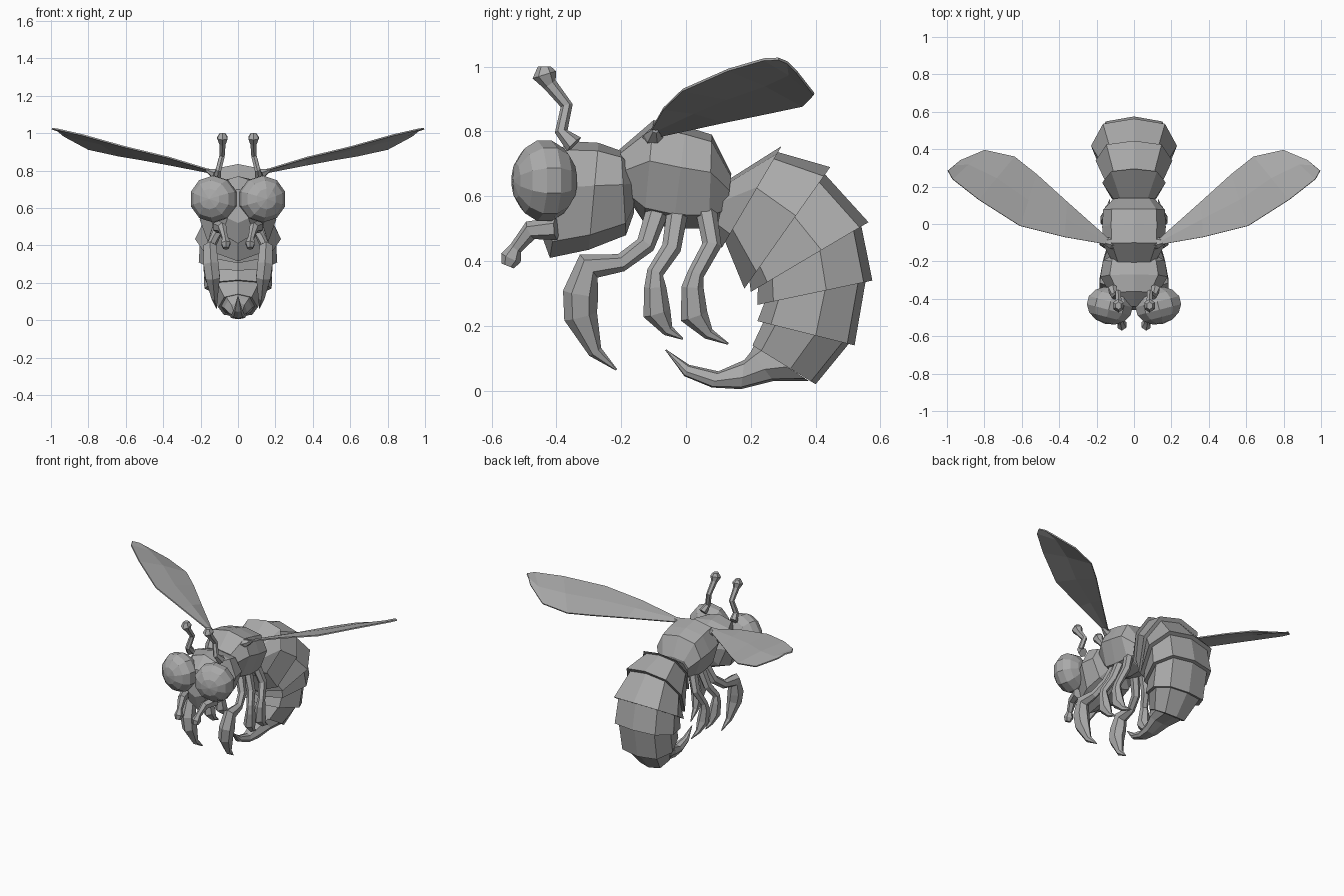
import bpy, bmesh, math
from mathutils import Vector, Matrix

if "Cube" in bpy.data.objects:
    bpy.data.objects.remove(bpy.data.objects["Cube"])

grey = bpy.data.materials.new("plain grey")
grey.use_nodes = True
GREY = (0.4, 0.4, 0.4, 1)
grey.diffuse_color = GREY
grey.node_tree.nodes["Principled BSDF"].inputs["Base Color"].default_value = GREY

# Cross-sections: (sideways, upward) fractions of the ring's half size
BODY = [(0, 1), (.72, .85), (1, .2), (.7, -.72), (0, -1),
        (-.7, -.72), (-1, .2), (-.72, .85)]
HEX = [(math.sin(i * math.pi / 3), math.cos(i * math.pi / 3)) for i in range(6)]


def finish(name, bm, mirrored=False, thickness=0):
    bmesh.ops.recalc_face_normals(bm, faces=bm.faces)
    mesh = bpy.data.meshes.new(name)
    bm.to_mesh(mesh)
    bm.free()
    mesh.materials.append(grey)
    obj = bpy.data.objects.new(name, mesh)
    bpy.context.collection.objects.link(obj)
    if thickness:
        mod = obj.modifiers.new("thickness", "SOLIDIFY")
        mod.thickness = thickness
        mod.offset = 0
    if mirrored:
        mod = obj.modifiers.new("mirror", "MIRROR")
        mod.use_mirror_merge = False
    return obj


def loft(bm, rings):
    """Skin a list of rings of points and close both ends."""
    rows = [[bm.verts.new(p) for p in ring] for ring in rings]
    n = len(rows[0])
    for r, s in zip(rows, rows[1:]):
        for i in range(n):
            j = (i + 1) % n
            bm.faces.new((r[i], r[j], s[j], s[i]))
    bm.faces.new(rows[0])
    bm.faces.new(rows[-1])


def body_ring(top_y, top_z, low_y, low_z, width, scale=1):
    """Ring spanning a top point and a bottom point in the side plane."""
    top, low = Vector((0, top_y, top_z)), Vector((0, low_y, low_z))
    mid, half = (top + low) / 2, (top - low) / 2
    return [mid + scale * (half * v + Vector((width * u, 0, 0))) for u, v in BODY]


def body(name, spans):
    bm = bmesh.new()
    loft(bm, [body_ring(*s) for s in spans])
    return finish(name, bm)


def limb(name, path):
    """Tapered six-sided limb along (x, y, z, radius) points, on both sides."""
    pts = [Vector(p[:3]) for p in path]
    rings = []
    for i, p in enumerate(pts):
        t = (pts[min(i + 1, len(pts) - 1)] - pts[max(i - 1, 0)]).normalized()
        v = t.cross(Vector((1, 0, 0))).normalized()
        u = v.cross(t)
        rings.append([p + path[i][3] * (u * a * .85 + v * b) for a, b in HEX])
    bm = bmesh.new()
    loft(bm, rings)
    return finish(name, bm, mirrored=True)


# Head and thorax
body("head", [(-.44, .70, -.46, .52, .08), (-.36, .77, -.42, .41, .12),
              (-.27, .765, -.3, .435, .18), (-.2, .74, -.185, .48, .165),
              (-.16, .70, -.16, .55, .10)])
body("thorax", [(-.205, .745, -.17, .58, .12), (-.1, .835, -.13, .52, .165),
                (0, .815, -.04, .5, .17), (.08, .79, .07, .5, .165),
                (.14, .67, .125, .54, .11)])

# Abdomen: overlapping flared bands, each starting inside the previous lip
spans = [(.13, .66, .09, .48, .11), (.295, .755, .11, .44, .17),
         (.445, .69, .18, .315, .205), (.563, .52, .2, .305, .23),
         (.575, .34, .22, .265, .21), (.52, .14, .22, .215, .18),
         (.40, .02, .205, .14, .105)]
for i, (a, b) in enumerate(zip(spans, spans[1:])):
    bm = bmesh.new()
    loft(bm, [body_ring(*a, scale=.88), body_ring(*b)])
    finish(f"abdomen_band_{i + 1}", bm)

# Curved stinger
body("stinger", [(.38, .03, .21, .14, .09), (.27, .03, .2, .12, .075),
                 (.17, .005, .18, .095, .05), (.08, .01, .1, .06, .035),
                 (-.005, .045, .01, .08, .022), (-.065, .126, -.06, .127, .003)])

# Faceted eyes
bm = bmesh.new()
bmesh.ops.create_uvsphere(
    bm, u_segments=10, v_segments=7, radius=1,
    matrix=Matrix.Translation((.13, -.437, .648)) @ Matrix.Rotation(.25, 4, "Z")
    @ Matrix.Diagonal((.13, .1, .128, 1)) @ Matrix.Rotation(math.pi / 2, 4, "X"))
finish("eyes", bm, mirrored=True)

# Antennae and feelers by the mouth
limb("antennae", [(.115, -.345, .76, .03), (.105, -.385, .80, .02),
                  (.085, -.368, .88, .019), (.083, -.42, .945, .022),
                  (.083, -.437, .975, .038), (.083, -.437, 1.0, .02)])
limb("mouth_feelers", [(.11, -.40, .50, .035), (.085, -.48, .495, .03),
                       (.07, -.525, .44, .02), (.065, -.54, .41, .033),
                       (.065, -.55, .385, .02)])

# Three pairs of legs
limb("front_legs", [(.08, -.09, .55, .035), (.12, -.125, .45, .03),
                    (.145, -.20, .395, .028), (.15, -.30, .385, .045),
                    (.145, -.325, .30, .055), (.135, -.325, .23, .052),
                    (.125, -.28, .12, .022), (.115, -.215, .065, .003)])
limb("middle_legs", [(.09, -.025, .56, .033), (.13, -.045, .44, .03),
                     (.16, -.095, .365, .026), (.16, -.095, .32, .034),
                     (.15, -.09, .24, .043), (.145, -.055, .185, .018),
                     (.14, -.01, .16, .003)])
limb("hind_legs", [(.09, .06, .57, .033), (.13, .08, .45, .03),
                   (.155, .03, .36, .026), (.155, .02, .32, .034),
                   (.145, .025, .23, .043), (.14, .07, .175, .018),
                   (.13, .13, .145, .003)])

# Wings: paired front and rear edge points, with a slightly raised middle
front = [(.14, -.11, .80), (.37, -.07, .87), (.61, -.01, .928),
         (.83, .13, .99), (.97, .24, 1.022), (.995, .285, 1.024)]
rear = [(.13, -.085, .785), (.36, .12, .83), (.52, .265, .86),
        (.64, .36, .88), (.80, .395, .915), (.93, .34, .985)]
bm = bmesh.new()
rows = []
for f, r in zip(front, rear):
    f, r = Vector(f), Vector(r)
    rows.append([bm.verts.new(p) for p in (f, (f + r) / 2 + Vector((0, 0, .008)), r)])
for a, b in zip(rows, rows[1:]):
    for k in range(2):
        bm.faces.new((a[k], a[k + 1], b[k + 1], b[k]))
finish("wings", bm, mirrored=True, thickness=.008)
limb("wing_roots", [(.09, -.10, .77, .04), (.13, -.10, .785, .03),
                    (.17, -.095, .803, .01)])
